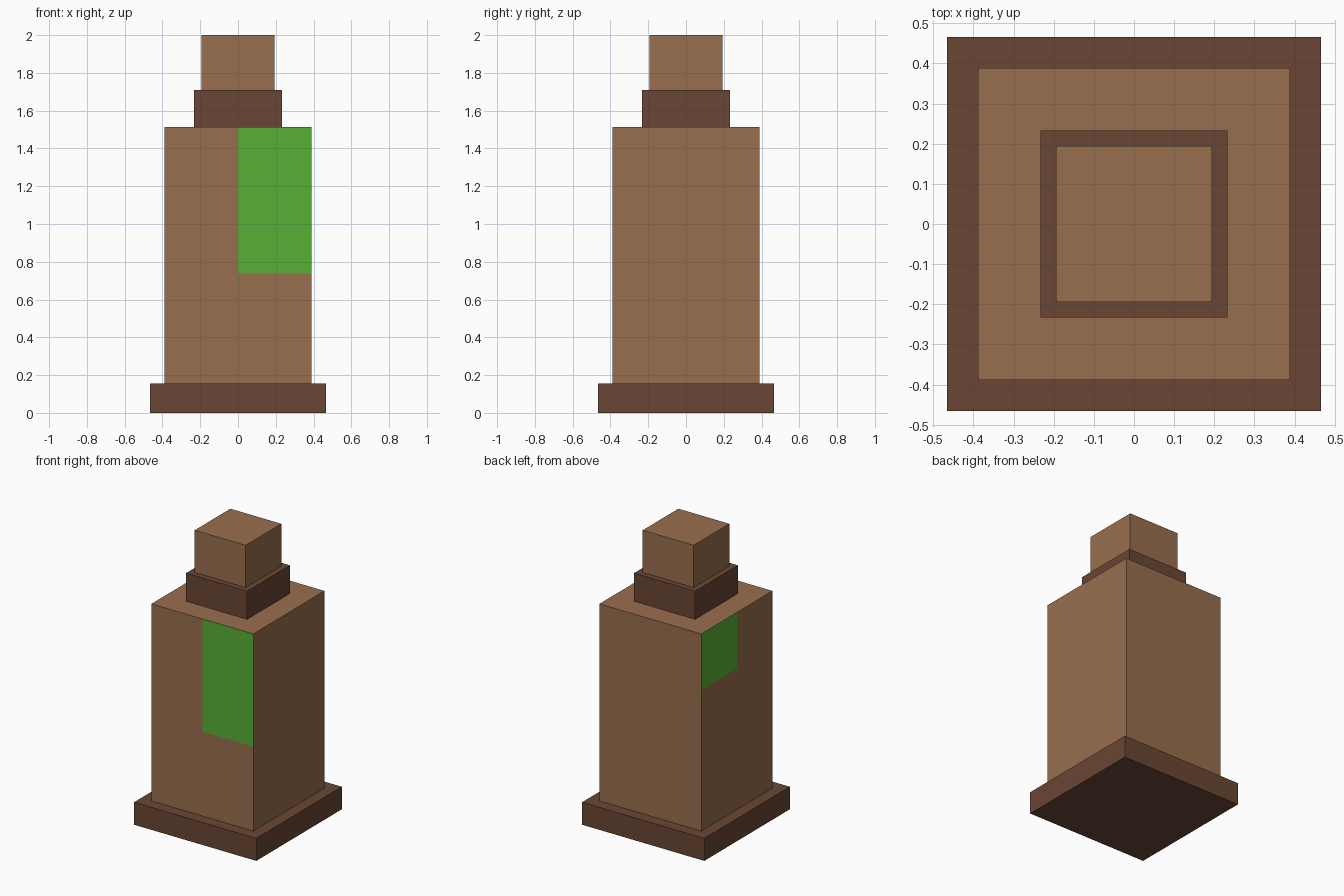
import bpy, bmesh
from mathutils import Vector

cube = bpy.data.objects.get("Cube")
if cube:
    bpy.data.objects.remove(cube, do_unlink=True)

U = 2 / 51.5  # one design unit; the stack is 51.5 units tall


def linear(c):
    c /= 255
    return c / 12.92 if c <= 0.04045 else ((c + 0.055) / 1.055) ** 2.4


def material(name, rgb):
    m = bpy.data.materials.new(name)
    m.use_nodes = True
    col = (*[linear(c) for c in rgb], 1)
    m.diffuse_color = col
    m.node_tree.nodes["Principled BSDF"].inputs["Base Color"].default_value = col
    return m


tan = material("tan_brown", (153, 110, 78))
dark = material("dark_brown", (106, 70, 52))
green = material("label_green", (86, 176, 53))


def block(name, width, z0, height, mats, cuts=(), rule=None):
    """Square block in design units, with optional plane cuts and a face colour rule."""
    bm = bmesh.new()
    bmesh.ops.create_cube(bm, size=1)
    for v in bm.verts:
        v.co = Vector((v.co.x * width, v.co.y * width, z0 + (v.co.z + 0.5) * height))
    for point, normal in cuts:
        bmesh.ops.bisect_plane(bm, geom=bm.verts[:] + bm.edges[:] + bm.faces[:],
                               plane_co=point, plane_no=normal)
    bm.normal_update()
    if rule:
        for f in bm.faces:
            f.material_index = int(rule(f.calc_center_median(), f.normal))
    bmesh.ops.scale(bm, vec=(U, U, U), verts=bm.verts[:])
    me = bpy.data.meshes.new(name)
    bm.to_mesh(me)
    bm.free()
    for m in mats:
        me.materials.append(m)
    ob = bpy.data.objects.new(name, me)
    bpy.context.collection.objects.link(ob)
    return ob


# Body label: a tall panel on the front, a short one on the -x side
BODY_TOP = 39
FRONT_LOW, SIDE_LOW = BODY_TOP - 20, BODY_TOP - 10


def is_label(c, n):
    front = n.y < -0.5 and c.x > 0 and c.z > FRONT_LOW
    side = n.x < -0.5 and c.y > 0 and c.z > SIDE_LOW
    return front or side


block("base", 24, 0, 4, [dark])
block("body", 20, 4, 35, [tan, green],
      cuts=[((0, 0, 0), (1, 0, 0)), ((0, 0, 0), (0, 1, 0)),
            ((0, 0, FRONT_LOW), (0, 0, 1)), ((0, 0, SIDE_LOW), (0, 0, 1))],
      rule=is_label)
block("collar", 12, BODY_TOP, 5, [dark])
block("cap", 10, BODY_TOP + 5, 7.5, [tan])
